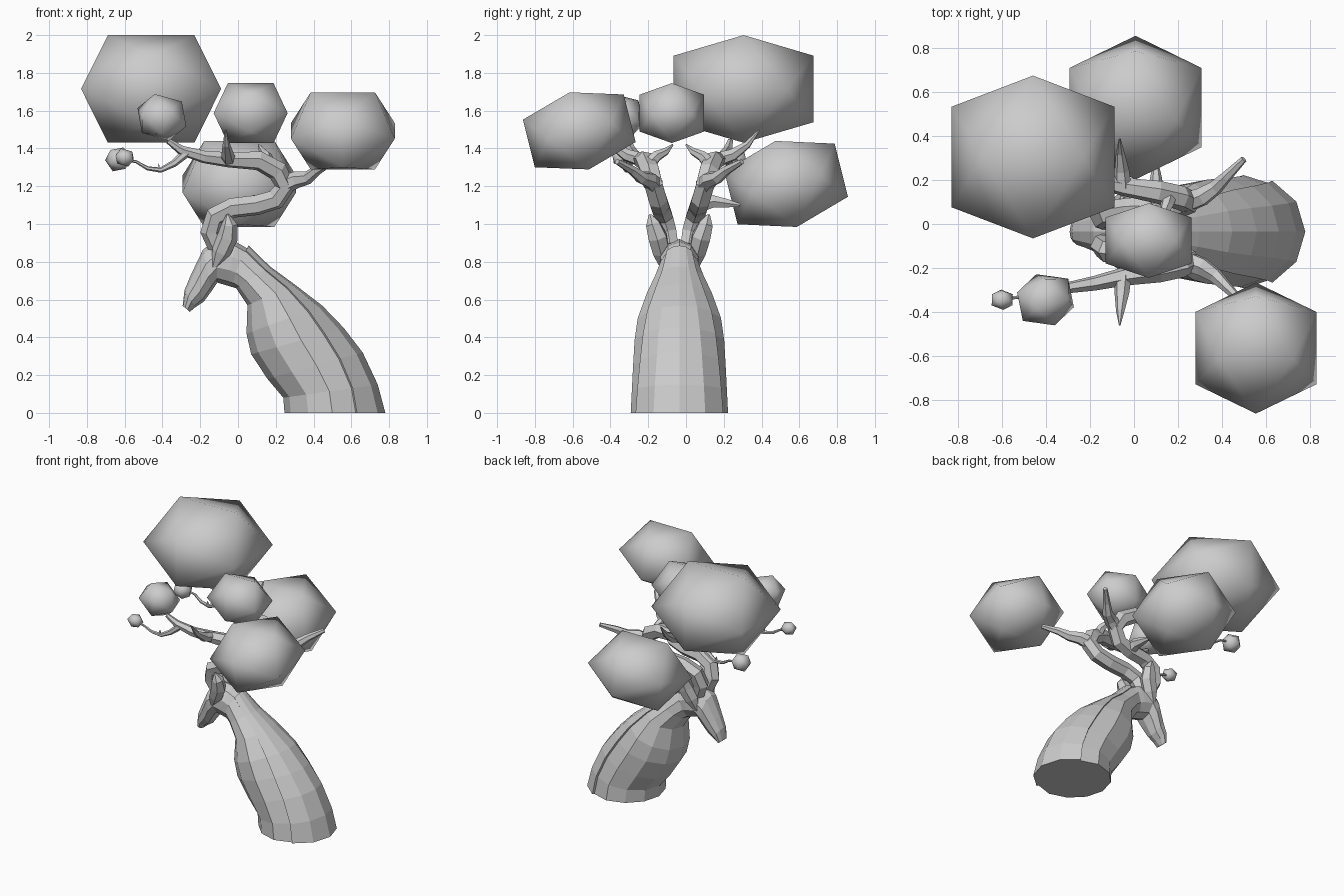
import bpy, bmesh, math
from mathutils import Vector, Matrix

if "Cube" in bpy.data.objects:
    bpy.data.objects.remove(bpy.data.objects["Cube"], do_unlink=True)

MID_Y = -0.035   # symmetry plane of trunk, head and antlers
PHI = (1 + math.sqrt(5)) / 2

grey = bpy.data.materials.new("pale_grey")
grey.use_nodes = True
grey.diffuse_color = (0.6, 0.6, 0.6, 1)
grey.node_tree.nodes["Principled BSDF"].inputs["Base Color"].default_value = (0.6, 0.6, 0.6, 1)


def finish(name, bm, smooth=False):
    bmesh.ops.recalc_face_normals(bm, faces=bm.faces)
    mesh = bpy.data.meshes.new(name)
    bm.to_mesh(mesh)
    bm.free()
    mesh.materials.append(grey)
    for f in mesh.polygons:
        f.use_smooth = smooth
    obj = bpy.data.objects.new(name, mesh)
    bpy.context.collection.objects.link(obj)
    return obj


def loft(name, rings):
    """Skin a list of equal-length point rings and cap both ends."""
    bm = bmesh.new()
    loops = [[bm.verts.new(p) for p in ring] for ring in rings]
    n = len(loops[0])
    for a, b in zip(loops, loops[1:]):
        for i in range(n):
            j = (i + 1) % n
            bm.faces.new((a[i], a[j], b[j], b[i]))
    bm.faces.new(loops[0])
    bm.faces.new(loops[-1])
    return finish(name, bm)


def branch(name, points, side, sides=6):
    """Tapered tube; points are (x, distance from mid plane, z, radius)."""
    pts = [Vector((x, MID_Y + side * d, z)) for x, d, z, r in points]
    rings, u = [], Vector((0, side, 0))
    for i, p in enumerate(pts):
        t = (pts[min(i + 1, len(pts) - 1)] - pts[max(i - 1, 0)]).normalized()
        u = (u - t * u.dot(t)).normalized()
        v = t.cross(u)
        r = points[i][3]
        rings.append([p + r * (u * math.cos(a) + v * math.sin(a))
                      for a in (math.tau * (k + 0.5) / sides for k in range(sides))])
    return loft(name, rings)


def foliage(name, centre, scale, tilt=(0, 0, 0)):
    """Smooth shaded icosahedron."""
    bm = bmesh.new()
    for a in (-1, 1):
        for b in (-PHI, PHI):
            for co in ((a, 0, b), (b, a, 0), (0, b, a)):
                bm.verts.new(co)
    bmesh.ops.convex_hull(bm, input=bm.verts)
    obj = finish(name, bm, True)
    rot = Matrix.Identity(4)
    for axis, deg in zip("XYZ", tilt):
        rot = Matrix.Rotation(math.radians(deg), 4, axis) @ rot
    obj.data.transform(Matrix.Translation(centre) @ rot @ Matrix.Diagonal((*scale, 1)))
    return obj


# Neck-shaped trunk: (inner x, z), (outer x, z), half width, half angle of raised back
neck = [((0.246, 0), (0.78, 0), 0.258, 64),
        ((0.24, 0.08), (0.74, 0.15), 0.252, 62),
        ((0.156, 0.18), (0.66, 0.32), 0.245, 58),
        ((0.07, 0.31), (0.56, 0.45), 0.238, 54),
        ((0.045, 0.42), (0.447, 0.567), 0.222, 50),
        ((0.05, 0.57), (0.3, 0.68), 0.175, 46),
        ((-0.01, 0.66), (0.17, 0.775), 0.13, 44),
        ((-0.05, 0.68), (0.056, 0.886), 0.1, 42)]


def neck_ring(inner, outer, width, seam):
    a, b = Vector((inner[0], MID_Y, inner[1])), Vector((outer[0], MID_Y, outer[1]))
    mid, half = (a + b) / 2, (b - a) / 2
    raised = [(seam * k / 2, 1) for k in range(-2, 3)]
    lower = [(seam + (360 - 2 * seam) * k / 8, 0.94 if k in (0, 8) else 1) for k in range(9)]
    return [mid + f * (half * math.cos(math.radians(d)) + Vector((0, width * math.sin(math.radians(d)), 0)))
            for d, f in raised + lower]


loft("trunk", [neck_ring(*row) for row in neck])

# Head shape bending down to the muzzle
head = [((-0.01, 0.66), (0.05, 0.87), 0.098),
        ((-0.06, 0.675), (-0.01, 0.905), 0.105),
        ((-0.11, 0.69), (-0.11, 0.92), 0.108),
        ((-0.14, 0.645), (-0.185, 0.865), 0.1),
        ((-0.18, 0.59), (-0.25, 0.73), 0.075),
        ((-0.225, 0.56), (-0.283, 0.65), 0.062),
        ((-0.255, 0.535), (-0.293, 0.567), 0.045)]
rings = []
for low, top, w in head:
    a, b = Vector((low[0], MID_Y, low[1])), Vector((top[0], MID_Y, top[1]))
    rings.append([(a + b) / 2 + (b - a) / 2 * math.cos(t) + Vector((0, w * math.sin(t), 0))
                  for t in (math.tau * k / 10 for k in range(10))])
loft("head", rings)

# Ears and antlers, mirrored across the mid plane
for side, label in ((-1, "front"), (1, "back")):
    ear = [(-0.13, 0.085, 0.76, 0.012), (-0.09, 0.095, 0.85, 0.05),
           (-0.055, 0.115, 0.93, 0.055), (-0.045, 0.14, 1.0, 0.042), (-0.055, 0.155, 1.05, 0.008)]
    branch(label + "_ear", ear, side)
    beam = [(-0.11, 0.05, 0.88, 0.05), (-0.145, 0.065, 0.96, 0.055), (-0.12, 0.085, 1.04, 0.056),
            (-0.03, 0.1, 1.085, 0.055), (0.1, 0.105, 1.1, 0.055), (0.2, 0.115, 1.13, 0.055),
            (0.25, 0.135, 1.2, 0.055), (0.21, 0.155, 1.28, 0.056), (0.11, 0.18, 1.335, 0.053),
            (-0.05, 0.205, 1.34, 0.042), (-0.18, 0.235, 1.355, 0.034),
            (-0.3, 0.255, 1.39, 0.026), (-0.37, 0.27, 1.44, 0.015)]
    branch(label + "_antler", beam, side)
    spike = [(-0.05, 0.2, 1.34, 0.04), (-0.055, 0.28, 1.365, 0.034),
             (-0.062, 0.36, 1.42, 0.02), (-0.065, 0.425, 1.5, 0.004)]
    branch(label + "_spike", spike, side)
    outer = [(0.23, 0.13, 1.2, 0.05), (0.31, 0.16, 1.235, 0.045), (0.37, 0.2, 1.245, 0.035),
             (0.42, 0.25, 1.285, 0.026), (0.5, 0.33, 1.33, 0.015)]
    branch(label + "_outer_branch", outer, side)
    prong = [(0.16, 0.165, 1.31, 0.04), (0.15, 0.12, 1.36, 0.03),
             (0.13, 0.07, 1.385, 0.02), (0.11, 0.035, 1.42, 0.005)]
    branch(label + "_inner_prong", prong, side)
    twig = [(-0.27, 0.25, 1.38, 0.025), (-0.34, 0.265, 1.32, 0.019), (-0.41, 0.28, 1.285, 0.014),
            (-0.48, 0.29, 1.295, 0.011), (-0.54, 0.3, 1.33, 0.008), (-0.61, 0.305, 1.34, 0.006)]
    branch(label + "_twig", twig, side)
    thorn = [(-0.42, 0.28, 1.285, 0.012), (-0.42, 0.28, 1.32, 0.002)]
    branch(label + "_thorn", thorn, side, 4)
lower = [(0.1, 0.1, 1.1, 0.045), (0.1, 0.18, 1.12, 0.038), (0.1, 0.25, 1.11, 0.026), (0.1, 0.32, 1.1, 0.01)]
branch("back_lower_branch", lower, 1)

# Foliage clumps
foliage("largest_foliage", (-0.46, 0.305, 1.715), (0.229, 0.229, 0.176))
foliage("front_foliage", (0.555, -0.565, 1.493), (0.17, 0.17, 0.13), (14, 0, 0))
foliage("back_foliage", (0.007, 0.53, 1.212), (0.186, 0.186, 0.145), (14, 0, 0))
foliage("centre_foliage", (0.067, -0.075, 1.587), (0.121, 0.105, 0.098))
foliage("small_foliage", (-0.403, -0.345, 1.565), (0.077, 0.068, 0.068), (14, 15, 15))
foliage("front_twig_foliage", (-0.6, -0.345, 1.352), (0.03, 0.026, 0.026), (10, 15, 0))
foliage("back_twig_foliage", (-0.635, 0.26, 1.342), (0.037, 0.037, 0.036), (10, -10, 20))
